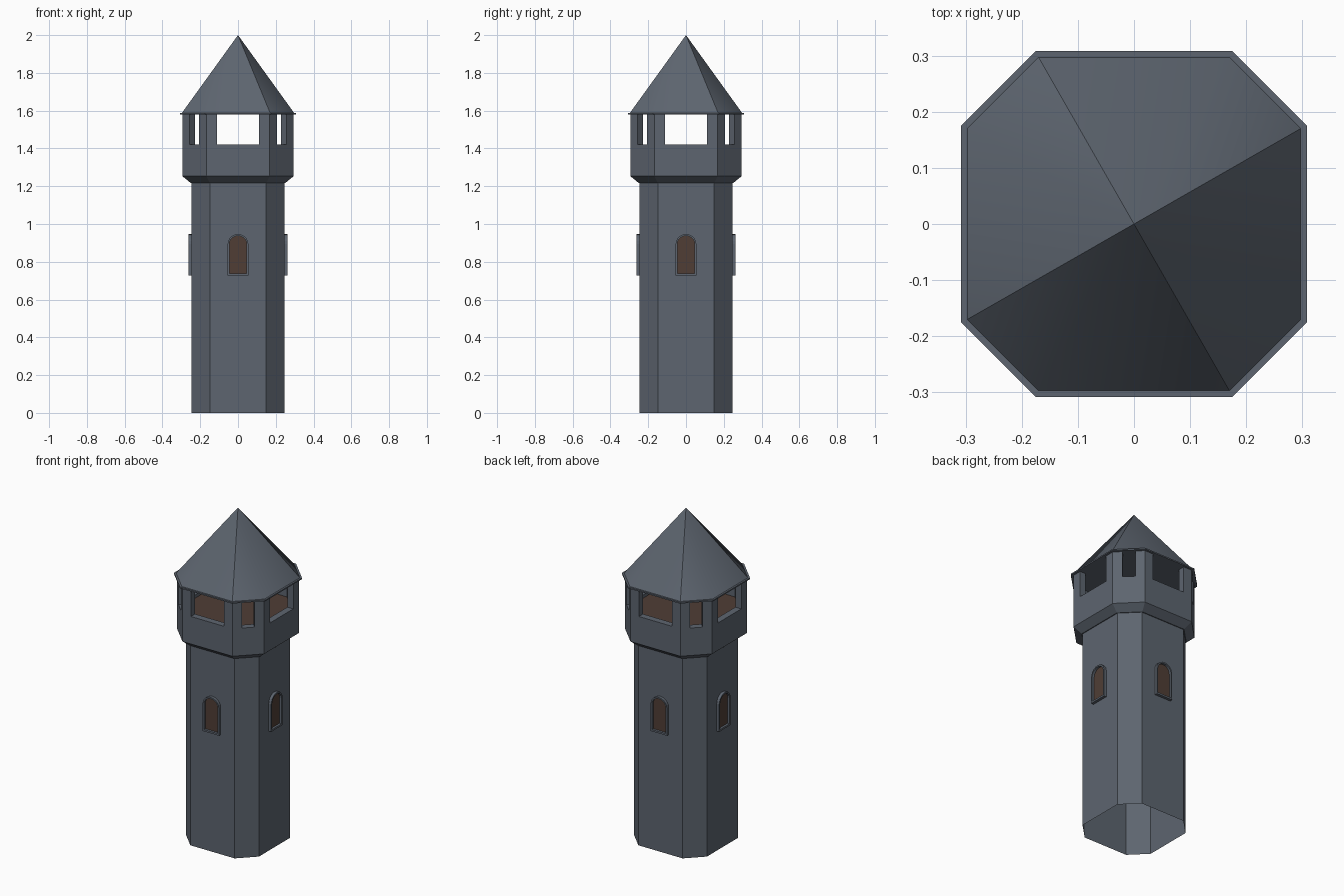
import bpy, bmesh, math
from mathutils import Matrix

if "Cube" in bpy.data.objects:
    bpy.data.objects.remove(bpy.data.objects["Cube"])


def material(name, rgb):
    m = bpy.data.materials.new(name)
    m.diffuse_color = (*rgb, 1)
    m.use_nodes = True
    m.node_tree.nodes["Principled BSDF"].inputs["Base Color"].default_value = m.diffuse_color
    return m


STONE = material("slate_grey", (0.11, 0.13, 0.16))
BROWN = material("dark_brown", (0.08, 0.048, 0.036))


def finish(bm, name, mat, recalc=True):
    if recalc:
        bmesh.ops.recalc_face_normals(bm, faces=bm.faces)
    me = bpy.data.meshes.new(name)
    bm.to_mesh(me)
    bm.free()
    me.materials.append(mat)
    ob = bpy.data.objects.new(name, me)
    bpy.context.collection.objects.link(ob)
    return ob


def octagon(h, c):
    """Octagon with half width h and corners at c, counter-clockwise."""
    return [(h, -c), (h, c), (c, h), (-c, h), (-h, c), (-h, -c), (-c, -h), (c, -h)]


def loft(bm, rings):
    """Skin rings of (half width, corner, z); returns the vertex rings."""
    vs = [[bm.verts.new((x, y, z)) for x, y in octagon(h, c)] for h, c, z in rings]
    for a, b in zip(vs, vs[1:]):
        for i in range(8):
            j = (i + 1) % 8
            bm.faces.new((a[i], a[j], b[j], b[i]))
    return vs


def prism(bm, pts, z0, z1):
    lo = [bm.verts.new((x, y, z0)) for x, y in pts]
    hi = [bm.verts.new((x, y, z1)) for x, y in pts]
    bm.faces.new(lo[::-1])
    bm.faces.new(hi)
    for i in range(len(pts)):
        j = (i + 1) % len(pts)
        bm.faces.new((lo[i], lo[j], hi[j], hi[i]))


OUT, INN = (0.294, 0.168), (0.254, 0.151)
FLOOR, SILL, EAVE = 1.40, 1.42, 1.58

# Tower shaft, open below, flaring into the gallery parapet
bm = bmesh.new()
loft(bm, [(0.245, 0.149, 0), (0.245, 0.149, 1.217), (0.25, 0.15, 1.217),
          (*OUT, 1.253), (*OUT, SILL), (*INN, SILL), (*INN, FLOOR - 0.02)])
finish(bm, "tower_shaft", STONE, recalc=False)

# Gallery floor
bm = bmesh.new()
prism(bm, octagon(*INN), FLOOR - 0.01, FLOOR)
finish(bm, "gallery_floor", BROWN)

# Gallery corner pillars, leaving wide and narrow openings by turns
bm = bmesh.new()
o, n = octagon(*OUT), octagon(*INN)


def jamb(ring, i, side):
    """Edge of the opening on face i (vertex i to i+1); side is -1 or 1."""
    a, b = ring[i], ring[(i + 1) % 8]
    half = 0.111 if i % 2 == 0 else 0.036
    t = 0.5 + side * half / math.dist(a, b)
    return (a[0] + (b[0] - a[0]) * t, a[1] + (b[1] - a[1]) * t)


for i in range(8):
    p = (i - 1) % 8
    prism(bm, [jamb(o, p, 1), o[i], jamb(o, i, -1), jamb(n, i, -1), n[i], jamb(n, p, 1)],
          SILL, EAVE)
finish(bm, "gallery_pillars", STONE)

# Eaves slab
bm = bmesh.new()
prism(bm, octagon(0.308, 0.175), EAVE, EAVE + 0.008)
finish(bm, "eaves", STONE)

# Roof: smooth pairs of faces between four sharp ridges
bm = bmesh.new()
ring = [bm.verts.new((x, y, EAVE + 0.008)) for x, y in octagon(0.297, 0.17)]
tip = bm.verts.new((0, 0, 2.0))
for i in range(8):
    f = bm.faces.new((ring[i], ring[(i + 1) % 8], tip))
    f.smooth = True
for i in (1, 3, 5, 7):
    bm.edges.get((ring[i], tip)).smooth = False
finish(bm, "roof", STONE, recalc=False)


# Arched windows on the four broad sides
def arch(w, bottom, spring, rise, steps=10):
    top = [(w * math.cos(math.pi * k / steps), spring + rise * math.sin(math.pi * k / steps))
           for k in range(steps + 1)]
    return [(-w, bottom), (w, bottom)] + top


outer = arch(0.055, 0.727, 0.893, 0.053)
inner = arch(0.046, 0.738, 0.893, 0.044)
WALL, FACE = -0.243, -0.262
for side, deg in (("front", 0), ("right", 90), ("back", 180), ("left", 270)):
    turn = Matrix.Rotation(math.radians(deg), 4, 'Z')
    bm = bmesh.new()
    loops = [[bm.verts.new((x, y, z)) for x, z in pts] for pts, y in
             ((outer, WALL), (outer, FACE), (inner, FACE), (inner, WALL))]
    for a, b in zip(loops, loops[1:]):
        for i in range(len(a)):
            j = (i + 1) % len(a)
            bm.faces.new((a[i], a[j], b[j], b[i]))
    bm.transform(turn)
    finish(bm, side + "_window_frame", STONE, recalc=False)
    bm = bmesh.new()
    bm.faces.new([bm.verts.new((x, -0.248, z)) for x, z in inner])
    bm.transform(turn)
    finish(bm, side + "_window_pane", BROWN, recalc=False)
